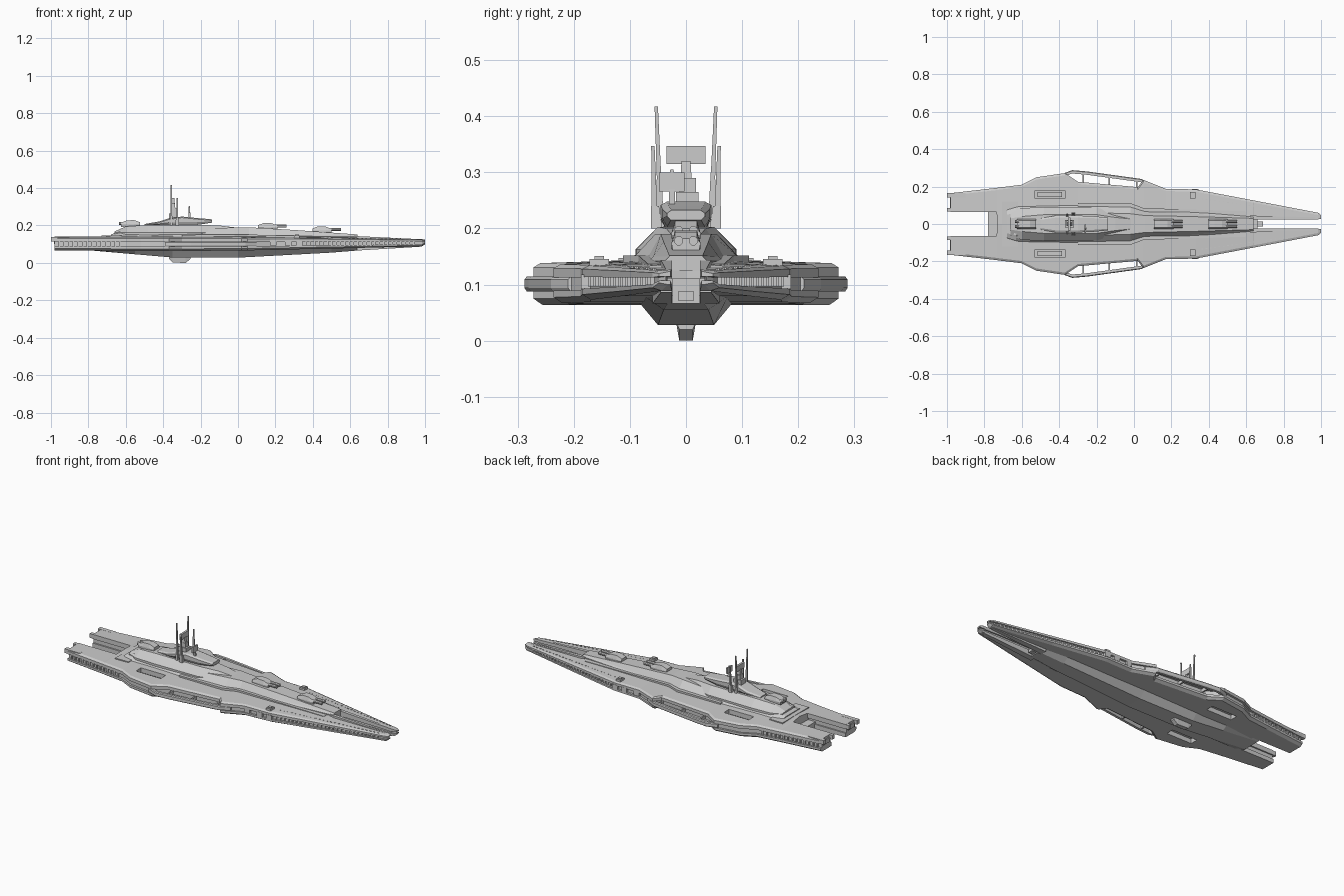
import bpy, bmesh

def make(name, lofts, mirror=False, hide=False):
    """Join lofted solids (lists of closed cross-sections) into one object."""
    bm = bmesh.new()
    for secs in lofts:
        for s in ((1, -1) if mirror else (1,)):
            rings = [[bm.verts.new((x, s * y, z)) for x, y, z in sec] for sec in secs]
            faces = [rings[0], rings[-1]]
            for a, b in zip(rings, rings[1:]):
                n = len(a)
                faces += [[a[i], a[(i + 1) % n], b[(i + 1) % n], b[i]] for i in range(n)]
            for f in faces:
                # faces on the centre plane would be interior walls
                if not (mirror and all(abs(v.co.y) < 1e-6 for v in f)):
                    bm.faces.new(f)
    bmesh.ops.remove_doubles(bm, verts=bm.verts, dist=1e-5)
    bmesh.ops.recalc_face_normals(bm, faces=bm.faces)
    me = bpy.data.meshes.new(name)
    bm.to_mesh(me)
    bm.free()
    ob = bpy.data.objects.new(name, me)
    bpy.context.collection.objects.link(ob)
    ob.hide_render = hide
    ob.hide_viewport = hide
    return ob

def rect(x, y0, y1, z0, z1):
    return [(x, y0, z0), (x, y1, z0), (x, y1, z1), (x, y0, z1)]

def box(x0, x1, y0, y1, z0, z1):
    return [rect(x0, y0, y1, z0, z1), rect(x1, y0, y1, z0, z1)]

def sym(x, half):
    """Section symmetric in y from half points listed bottom to top."""
    return [(x, y, z) for y, z in half] + [(x, -y, z) for y, z in reversed(half)]

def post(x, y, z0, z1, r0, r1, dy=0):
    """Tapered square post."""
    return [[(x + a * r, y + d + b * r, z) for a, b in ((-1, -1), (1, -1), (1, 1), (-1, 1))]
            for z, r, d in ((z0, r0, 0), (z1, r1, dy))]

def tube(x0, x1, y, z, r):
    oct_ = ((1, .41), (.41, 1), (-.41, 1), (-1, .41), (-1, -.41), (-.41, -1), (.41, -1), (1, -.41))
    return [[(x, y + a * r, z + b * r) for a, b in oct_] for x in (x0, x1)]

# Main hull: split bow and stern, chamfered rim with a recessed groove
def hull_section(x, yi, yo, zb, zt):
    h = zt - zb
    g0, g1 = zb + .32 * h, zb + .66 * h
    d = .008 if yi > 0 else 0
    c = .012
    return [(x, yi, zb), (x, yo - .016, zb), (x, yo, zb + .15 * h), (x, yo, g0), (x, yo - c, g0),
            (x, yo - c, g1), (x, yo, g1), (x, yo, zt - .1 * h), (x, yo - .012, zt),
            (x, yi, zt + (.008 if yi == 0 else .002)),
            (x, yi, g1), (x, yi + d, g1), (x, yi + d, g0), (x, yi, g0)]

stations = [(-.98, .065, .165, .066, .138), (-.735, .065, .193, .065, .138), (-.73, 0, .194, .065, .138),
            (-.6, 0, .21, .064, .139), (-.52, 0, .25, .064, .139), (-.37, 0, .272, .064, .138),
            (-.3, 0, .226, .064, .138), (.02, 0, .197, .066, .137), (.05, 0, .236, .067, .136),
            (.17, 0, .188, .069, .135), (.33, 0, .185, .073, .134), (.635, 0, .127, .08, .13),
            (.64, .025, .126, .08, .13), (.985, .025, .06, .089, .125), (1, .028, .048, .1, .122)]
hull = make("hull", [[hull_section(*s) for s in stations]], mirror=True)

# Hangar wells cut into deck and underside
wells = make("well_cutter", [box(-.53, -.37, .135, .18, .11, .2), box(-.53, -.37, .135, .18, .0, .09)],
             mirror=True, hide=True)
mod = hull.modifiers.new("wells", 'BOOLEAN')
mod.operation = 'DIFFERENCE'
mod.solver = 'EXACT'
mod.object = wells
make("well_hatches", [box(-.515, -.385, .145, .17, .105, .122)], mirror=True)

# Keel
keel = [(-.78, .05, .085, .066), (-.55, .05, .085, .046), (-.35, .05, .082, .029), (0, .05, .085, .028),
        (.5, .04, .075, .055), (.635, .033, .06, .066)]
make("keel", [[sym(x, [(w, z), (w2, .07 + max(0, x) * .02), (w2, .1)]) for x, w, w2, z in keel]])
make("bow_keel_prongs", [[rect(.635, .025, .06, .066, .1), rect(.97, .025, .045, .086, .1)]], mirror=True)
make("keel_pod", [[sym(x, [(w, z), (.018, .035)]) for x, w, z in
                   ((-.37, .012, .022), (-.35, .012, .002), (-.28, .012, 0), (-.255, .012, .02))]])

# Side rails around the open slots, with struts
rail_path = [(-.39, .266), (-.33, .288), (-.25, .281), (.04, .241), (.1, .21)]
make("side_rails", [[[(x, y - .018, .088), (x, y - .004, .088), (x, y, .094), (x, y, .109),
                      (x, y - .004, .114), (x, y - .018, .114)] for x, y in rail_path]], mirror=True)
make("rail_struts", [box(x, x + .008, .19, y, .092, .11) for x, y in
                     ((-.275, .275), (-.135, .255), (.01, .236))], mirror=True)

# Stern prong flanges
make("stern_flanges", [box(-1, -.9, .066, .085, .115, .139), box(-1, -.9, .142, .165, .115, .139),
                       box(-.985, -.9, .085, .142, .1, .125)], mirror=True)
make("stern_ledge", [box(-.705, -.62, -.12, .12, .13, .147)])

# Ribs in the rim groove, deck studs and small deck boxes
ribs, studs = [], []
for i in range(26):
    x = .36 + i * .023
    y = .185 - (x - .33) * .191
    ribs.append(box(x, x + .008, y - .02, y - .005, .097, .116))
    studs.append(box(x, x + .009, y - .047 + i * .0012, y - .043 + i * .0012, .125, .1365 - i * .0003))
for i in range(14):
    x = -.96 + i * .025
    y = .165 + (x + .98) * .118
    ribs.append(box(x, x + .008, y - .02, y - .004, .085, .118))
make("groove_ribs", ribs, mirror=True)
make("deck_studs", studs, mirror=True)
make("rim_blocks", [box(x, x + .035, .165, .187, .092, .118) for x in (.17, .25, .31)], mirror=True)
make("deck_boxes", [box(.3, .33, .137, .172, .13, .146), box(.305, .325, .146, .163, .14, .151)], mirror=True)

# Bow slot gun housing
make("bow_gun", [box(.6, .66, -.024, .024, .066, .112), box(.64, .69, -.014, .014, .072, .088)])

# Long raised deck along the spine
deck = [(-.68, .08, .05, .152), (-.63, .095, .06, .17), (-.2, .102, .06, .18), (-.02, .1, .055, .19),
        (.06, .075, .045, .19), (.3, .066, .04, .176), (.64, .038, .03, .152)]
make("spine_deck", [[sym(x, [(w, .125), (w, .142), (w - .008, .15), (w2, z)]) for x, w, w2, z in deck]])
# Lower steps beside the spine
make("spine_steps", [[rect(-.3, .06, .112, .13, .15), rect(-.02, .06, .112, .13, .152), rect(.05, .05, .085, .13, .152),
                      rect(.6, .025, .068, .12, .137)]], mirror=True)
make("prong_ridges", [[rect(.62, .025, .045, .12, .144), rect(.97, .025, .036, .11, .127)]], mirror=True)

# Tower tiers
tier = [(-.66, .06, .03, .168), (-.6, .085, .04, .195), (-.48, .09, .05, .203), (-.2, .088, .05, .203),
        (-.1, .06, .035, .2), (0, .04, .025, .188)]
make("tower_base", [[sym(x, [(w, .15), (w, .163), (w2, z)]) for x, w, w2, z in tier]])
bridge = [(-.5, .03, .2, .208), (-.42, .045, .2, .222), (-.37, .045, .2, .238), (-.3, .045, .2, .248),
          (-.22, .042, .203, .24), (-.14, .034, .215, .233)]
make("bridge", [[sym(x, [(w * .8, z0), (w, z0 + .4 * (z1 - z0)), (w, z1 - .006), (w * .75, z1)])
                 for x, w, z0, z1 in bridge]])

# Twin-barrel turrets: x, base z, facing
turrets = []
for x, z, d in ((.16, .178, 1), (.45, .16, 1), (-.575, .193, -1)):
    w = .026
    turrets.append([sym(x + d * o, [(w * k, z), (w, z + .014), (w * .75, z + h)])
                    for o, k, h in ((-.052, .9, .024), (-.02, 1, .036), (.02, 1, .034), (.05, .9, .022))])
    turrets += [tube(x + d * .03, x + d * (.1 if d > 0 else .06), s * .013, z + .018, .008) for s in (-1, 1)]
make("turrets", turrets)

# Masts and sensor panels
make("tall_masts", [post(-.357, .046, .2, .3, .007, .004, .002), post(-.357, .048, .29, .417, .004, .003, .005)],
     mirror=True)
make("short_masts", [post(-.325, .052, .2, .24, .01, .007, .003), post(-.325, .056, .23, .347, .005, .003, .003)],
     mirror=True)
make("sensor_mast", [post(-.345, 0, .23, .32, .014, .008), box(-.352, -.34, -.035, .035, .315, .347),
                     box(-.37, -.32, -.018, .022, .235, .265), box(-.36, -.33, -.012, .018, .265, .29),
                     post(-.26, -.025, .23, .27, .006, .005), box(-.264, -.256, -.048, -.003, .266, .3),
                     post(-.26, -.025, .29, .305, .004, .003)])
